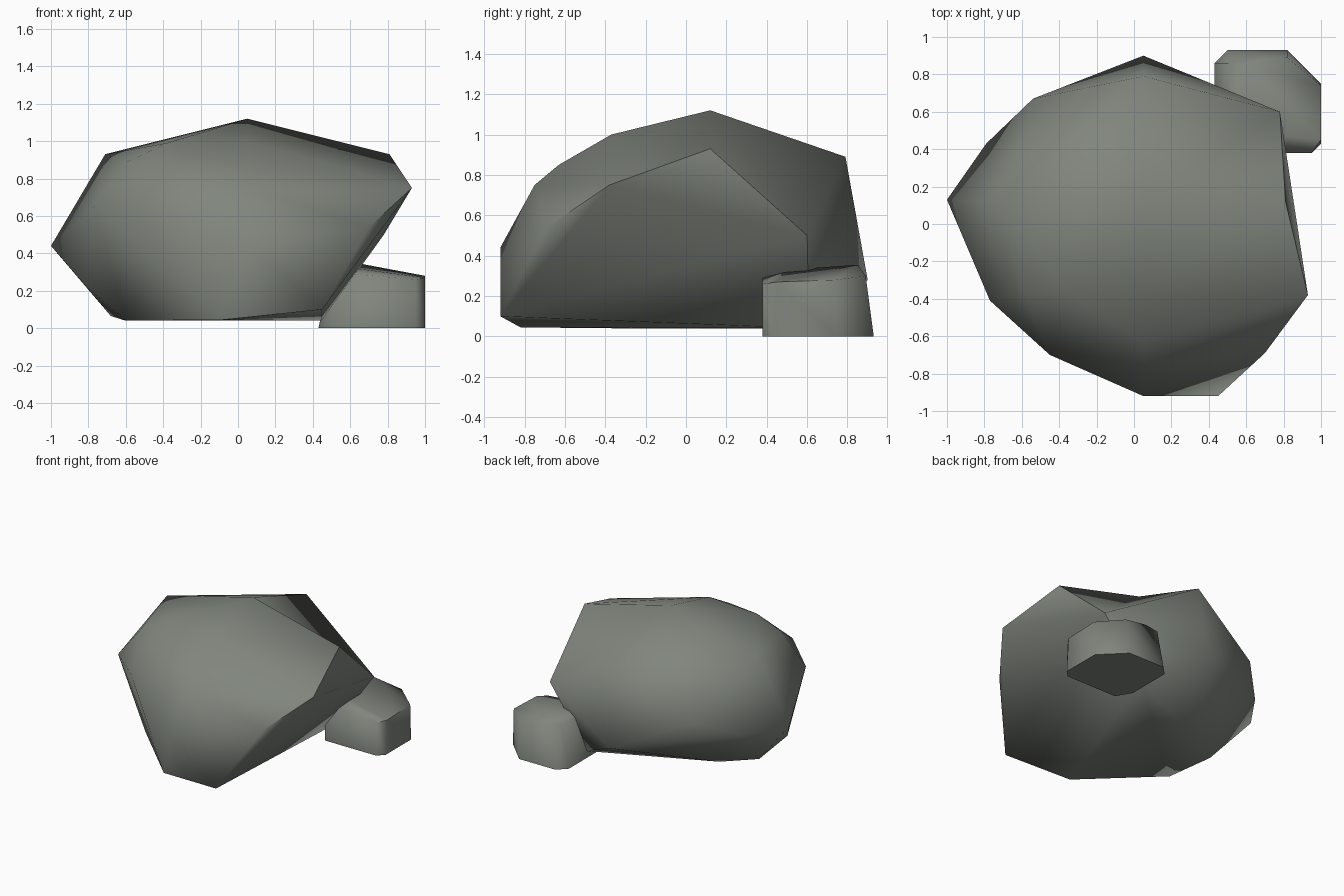
import bpy, bmesh, math
from mathutils import Vector

cube = bpy.data.objects.get("Cube")
if cube:
    bpy.data.objects.remove(cube, do_unlink=True)

# Single stone colour
stone = bpy.data.materials.new("grey_stone")
stone.use_nodes = True
STONE = (0.215, 0.235, 0.205, 1)
stone.diffuse_color = STONE
bsdf = stone.node_tree.nodes["Principled BSDF"]
bsdf.inputs["Base Color"].default_value = STONE
bsdf.inputs["Roughness"].default_value = 0.9


def rock(name, corners, angle, ridge=None):
    """Wrap corner points in a faceted shell; the ridge edge is folded into a valley."""
    bm = bmesh.new()
    for co in corners:
        bm.verts.new(co)
    hull = bmesh.ops.convex_hull(bm, input=bm.verts[:])
    inside = [g for g in hull["geom_interior"] if isinstance(g, bmesh.types.BMVert)]
    bmesh.ops.delete(bm, geom=inside, context="VERTS")
    # Flip the ridge edge so the face pair folds inward
    if ridge:
        ends = [Vector(p) for p in ridge]
        for edge in bm.edges[:]:
            if all(min((v.co - p).length for v in edge.verts) < 1e-4 for p in ends):
                bmesh.utils.edge_rotate(edge, True)
                break
    bmesh.ops.recalc_face_normals(bm, faces=bm.faces[:])
    mesh = bpy.data.meshes.new(name)
    bm.to_mesh(mesh)
    bm.free()
    mesh.materials.append(stone)
    obj = bpy.data.objects.new(name, mesh)
    bpy.context.collection.objects.link(obj)
    bpy.ops.object.select_all(action="DESELECT")
    obj.select_set(True)
    bpy.context.view_layer.objects.active = obj
    bpy.ops.object.shade_smooth_by_angle(angle=math.radians(angle))
    return obj


# Large boulder
shoulder, back_crest = (0.81, 0.12, 0.93), (0.05, 0.79, 0.89)
crown = [(0.05, 0.12, 1.12), (0.05, -0.37, 1.0), (0.05, -0.63, 0.85),
         (-0.38, -0.35, 0.99), (-0.59, -0.37, 0.89), (-0.71, 0.12, 0.93),
         shoulder, back_crest]
girth = [(0.93, -0.38, 0.75), (0.70, -0.69, 0.54), (0.05, -0.92, 0.44),
         (0.05, -0.75, 0.75), (-0.45, -0.70, 0.68), (-0.77, -0.41, 0.65),
         (-1.0, 0.13, 0.44), (-0.79, 0.43, 0.43), (-0.54, 0.67, 0.55),
         (0.05, 0.90, 0.28), (0.78, 0.60, 0.50)]
underside = [(0.45, -0.92, 0.10), (-0.08, -0.82, 0.045), (-0.60, -0.31, 0.04),
             (-0.68, 0.05, 0.065), (-0.81, -0.12, 0.22), (-0.44, 0.21, 0.04),
             (0.45, 0.61, 0.04)]
rock("large_boulder", crown + girth + underside, 58, (shoulder, back_crest))

# Small stone resting against the back corner
foot = [(x, y, 0) for x, y in
        [(0.43, 0.5), (0.43, 0.86), (0.5, 0.93), (0.82, 0.93),
         (1.0, 0.75), (1.0, 0.43), (0.95, 0.38), (0.5, 0.38)]]
cap = [(0.5, 0.38, 0.3), (0.55, 0.5, 0.33), (0.6, 0.85, 0.355), (0.5, 0.86, 0.33),
       (0.82, 0.89, 0.3), (1.0, 0.74, 0.28), (1.0, 0.45, 0.27), (0.95, 0.38, 0.26)]
rock("small_stone", foot + cap, 75)
